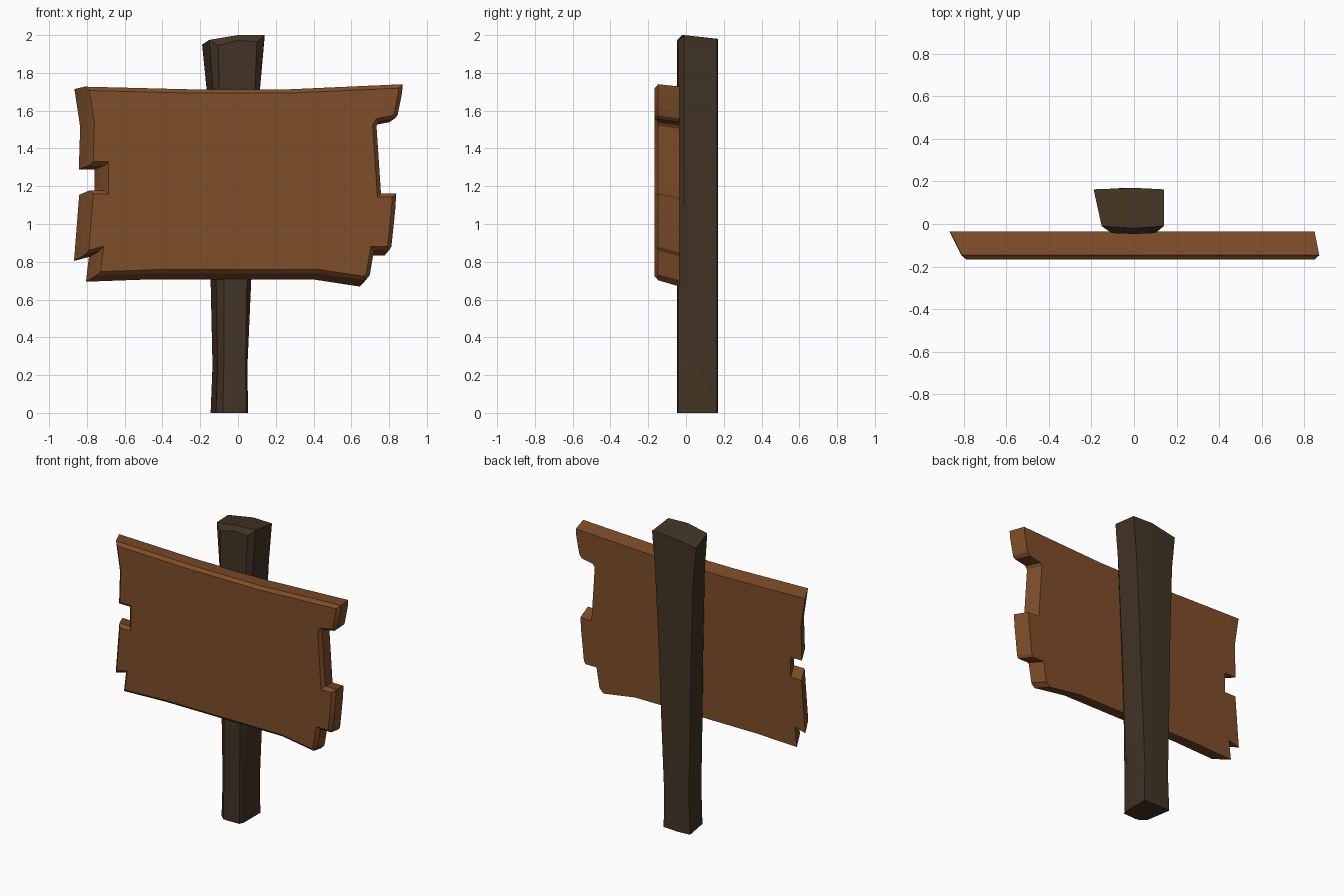
import bpy, bmesh, math

if "Cube" in bpy.data.objects:
    bpy.data.objects.remove(bpy.data.objects["Cube"])


def finish(bm, name, color):
    bmesh.ops.recalc_face_normals(bm, faces=bm.faces[:])
    me = bpy.data.meshes.new(name)
    bm.to_mesh(me)
    bm.free()
    ob = bpy.data.objects.new(name, me)
    bpy.context.collection.objects.link(ob)
    mat = bpy.data.materials.new(name + "_wood")
    mat.diffuse_color = (*color, 1)
    mat.use_nodes = True
    mat.node_tree.nodes["Principled BSDF"].inputs["Base Color"].default_value = mat.diffuse_color
    me.materials.append(mat)
    bpy.ops.object.select_all(action='DESELECT')
    ob.select_set(True)
    bpy.context.view_layer.objects.active = ob
    bpy.ops.object.shade_smooth_by_angle(angle=math.radians(25))
    return ob


# Board: ragged outline (x, z) of the front rim, clockwise from top left
outline = [
    (-.81, 1.727), (-.255, 1.713), (.27, 1.713), (.872, 1.74),
    (.868, 1.69), (.845, 1.575), (.825, 1.555), (.745, 1.54), (.733, 1.52),
    (.757, 1.162), (.838, 1.162), (.832, 1.07), (.812, .88), (.80, .862),
    (.72, .862), (.698, .73), (.67, .702),
    (.435, .738), (-.444, .738), (-.75, .727),
    (-.735, .855), (-.812, .835), (-.785, 1.178),
    (-.705, 1.178), (-.705, 1.31), (-.787, 1.31), (-.78, 1.53),
]
bm = bmesh.new()
rim = [bm.verts.new((x, -.147, z)) for x, z in outline]
# the back outline leans left and down
back = [bm.verts.new((x * 1.02 - .04, -.035, z - .033 + .02 * (z - .7)))
        for x, z in outline]
n = len(outline)
front_face = bm.faces.new(rim)
bm.faces.new(back[::-1])
for i in range(n):
    j = (i + 1) % n
    bm.faces.new((rim[i], rim[j], back[j], back[i]))
bmesh.ops.recalc_face_normals(bm, faces=bm.faces[:])
# worn bevel around the front
bmesh.ops.inset_region(bm, faces=[front_face], thickness=.02, depth=.02,
                       use_even_offset=True, use_boundary=True)
finish(bm, "sign_board", (.21, .075, .022))

# Post: left, right, front-left and front-right edge x at each height
levels = [
    (0.0, -.145, .053, -.08, .042),
    (.25, -.135, .05, -.075, .04),
    (.70, -.145, .07, -.075, .047),
    (1.2, -.153, .09, -.085, .067),
    (1.72, -.167, .117, -.10, .09),
    (2.0, -.19, .14, -.105, .10),
]
top_z = [1.95, 1.98, 1.98, 2.0, 1.965, 1.972, 1.945, 1.975]
bm = bmesh.new()
rings = []
for z, l, r, fl, fr in levels:
    mid = (l + r) / 2 + .025 * z / 2
    section = [(l, .163), (mid, .17), (r, .163), (r, -.01),
               (fr, -.043), (mid, -.047), (fl, -.043), (l * .8, -.01)]
    rings.append([bm.verts.new((x, y, top_z[k] if z == 2 else z))
                  for k, (x, y) in enumerate(section)])
for a, b in zip(rings, rings[1:]):
    for i in range(8):
        j = (i + 1) % 8
        bm.faces.new((a[i], a[j], b[j], b[i]))
bm.faces.new(rings[0][::-1])
# chipped crown with a bevel along its front
t = rings[-1]
crest = bm.verts.new((0, -.02, 2.0))
bm.faces.new((t[3], t[4], t[5], crest))
bm.faces.new((crest, t[5], t[6], t[7]))
bm.faces.new((t[0], t[1], crest, t[7]))
bm.faces.new((t[1], t[2], t[3], crest))
finish(bm, "post", (.055, .034, .018))
